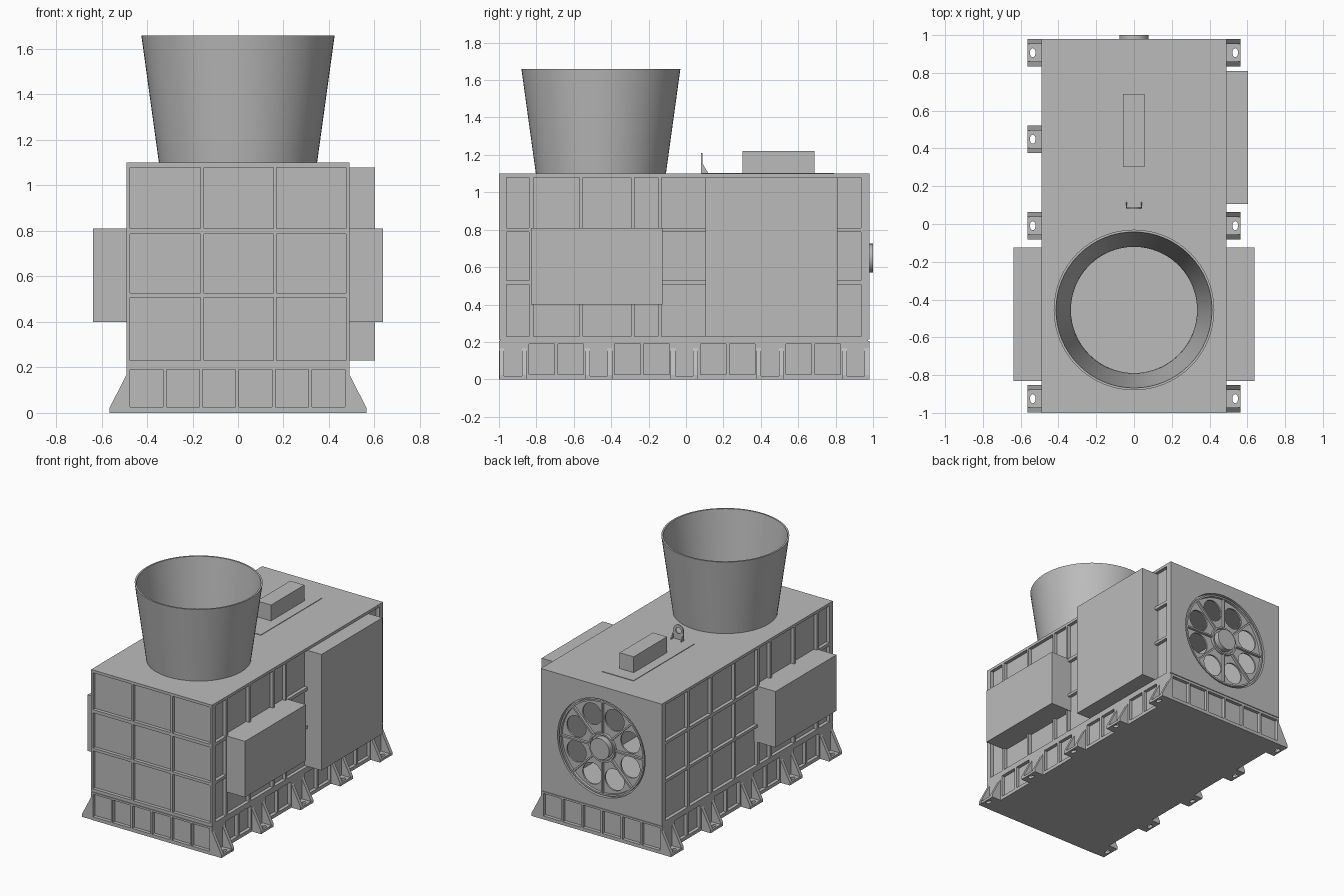
import bpy, bmesh, math
from mathutils import Matrix, Vector

if "Cube" in bpy.data.objects:
    bpy.data.objects.remove(bpy.data.objects["Cube"], do_unlink=True)

grey = bpy.data.materials.new("machine_grey")
grey.use_nodes = True
grey.diffuse_color = (0.5, 0.5, 0.5, 1)
grey.node_tree.nodes["Principled BSDF"].inputs["Base Color"].default_value = (0.5, 0.5, 0.5, 1)


def box(bm, x, y, z, turn=None):
    """Add a box spanning the three (low, high) ranges."""
    size = [b - a for a, b in (x, y, z)]
    mid = [(a + b) / 2 for a, b in (x, y, z)]
    m = Matrix.Translation(mid) @ Matrix.Diagonal(size + [1])
    bmesh.ops.create_cube(bm, size=1, matrix=turn @ m if turn else m)


def cyl(bm, centre, radius, depth, axis="Z", sides=48, stretch=1):
    rot = Matrix.Rotation(math.pi / 2, 4, "X") if axis == "Y" else Matrix()
    m = Matrix.Translation(centre) @ rot @ Matrix.Diagonal((1, stretch, 1, 1))
    bmesh.ops.create_cone(bm, cap_ends=True, segments=sides, radius1=radius,
                          radius2=radius, depth=depth, matrix=m)


def lathe(bm, profile, matrix, sides=64):
    """Spin a closed (radius, height) profile around local z."""
    vs = [bm.verts.new((r, 0, h)) for r, h in profile]
    es = [bm.edges.new((vs[i], vs[i - 1])) for i in range(len(vs))]
    old = set(bm.verts) - set(vs)
    bmesh.ops.spin(bm, geom=vs + es, cent=(0, 0, 0), axis=(0, 0, 1),
                   angle=2 * math.pi, steps=sides)
    new = [v for v in bm.verts if v not in old]
    bmesh.ops.remove_doubles(bm, verts=new, dist=1e-5)
    bmesh.ops.transform(bm, matrix=matrix, verts=[v for v in bm.verts if v not in old])


def prism(bm, points, offset):
    """Extrude a flat polygon along an offset."""
    face = bm.faces.new([bm.verts.new(p) for p in points])
    ext = bmesh.ops.extrude_face_region(bm, geom=[face])["geom"]
    bmesh.ops.translate(bm, vec=offset, verts=[v for v in ext if isinstance(v, bmesh.types.BMVert)])


def finish(name, bm, smooth=False):
    bmesh.ops.recalc_face_normals(bm, faces=bm.faces)
    me = bpy.data.meshes.new(name)
    bm.to_mesh(me)
    bm.free()
    me.materials.append(grey)
    ob = bpy.data.objects.new(name, me)
    bpy.context.collection.objects.link(ob)
    if smooth:
        shade(ob)
    return ob


def shade(ob):
    bpy.ops.object.select_all(action="DESELECT")
    ob.select_set(True)
    bpy.context.view_layer.objects.active = ob
    bpy.ops.object.shade_smooth_by_angle(angle=math.radians(35))


def cut(ob, bm):
    """Subtract the cutter mesh and bake the result."""
    cutter = finish("cutter", bm)
    cutter.hide_render = True
    mod = ob.modifiers.new("cut", "BOOLEAN")
    mod.operation, mod.solver, mod.object = "DIFFERENCE", "EXACT", cutter
    dg = bpy.context.evaluated_depsgraph_get()
    me = bpy.data.meshes.new_from_object(ob.evaluated_get(dg))
    ob.modifiers.clear()
    ob.data = me
    bpy.data.objects.remove(cutter, do_unlink=True)


FRONT, BACK, SIDE, ROOF = -1.0, 0.98, 0.49, 1.10
REC = 0.025
FAN_Z, FAN_R = 0.648, 0.355
STACK_Y = -0.455
foot_ys = [-0.925 + i * 0.458 for i in range(5)]

# Housing with recessed panels between ribs
bm = bmesh.new()
box(bm, (-SIDE, SIDE), (FRONT, BACK), (0, ROOF))
housing = finish("housing", bm)

rows = [(0.23, 0.508), (0.528, 0.787), (0.81, 1.08)]
front_cols = [(-0.475, -0.165), (-0.15, 0.155), (0.17, 0.475)]
side_cols = [(-0.96, -0.84), (-0.815, -0.57), (-0.55, -0.295), (-0.275, -0.15),
             (-0.13, 0.12), (0.14, 0.39), (0.41, 0.66), (0.68, 0.935)]
skirt = (0.025, 0.19)
bm = bmesh.new()
for z in rows:
    for x in front_cols:
        box(bm, x, (FRONT - 0.1, FRONT + REC), z)
    for y in side_cols:
        for s in (-1, 1):
            box(bm, sorted((s * (SIDE - REC), s * 0.6)), y, z)
for i in range(6):
    x = (-0.475 + i * 0.16, -0.475 + i * 0.16 + 0.145)
    box(bm, x, (FRONT - 0.1, FRONT + REC), skirt)
    box(bm, x, (BACK - REC, BACK + 0.1), skirt)
for a in foot_ys[:-1]:
    for k in (0.086, 0.241):
        for s in (-1, 1):
            box(bm, sorted((s * (SIDE - REC), s * 0.6)), (a + k, a + k + 0.137), skirt)
# Seam above the skirt at both ends
box(bm, (-0.6, 0.6), (FRONT - 0.1, FRONT + 0.006), (0.204, 0.212))
box(bm, (-0.6, 0.6), (BACK - 0.006, BACK + 0.1), (0.204, 0.212))
cut(housing, bm)

# Hollow interior, stack opening and fan opening
bm = bmesh.new()
box(bm, (-0.44, 0.44), (-0.95, 0.93), (0.22, 1.07))
cut(housing, bm)
bm = bmesh.new()
cyl(bm, (0, STACK_Y, 1.08), 0.336, 0.2, sides=64)
cut(housing, bm)
bm = bmesh.new()
cyl(bm, (0, 0.96, FAN_Z), FAN_R, 0.16, "Y", 64)
cut(housing, bm)

# Flared exhaust stack
bm = bmesh.new()
lathe(bm, [(0.345, 1.08), (0.425, 1.66), (0.413, 1.66), (0.334, 1.08)],
      Matrix.Translation((0, STACK_Y, 0)))
finish("exhaust_stack", bm, True)

# Side cabinets
for name, s in (("left_cabinet", 1), ("right_cabinet", -1)):
    bm = bmesh.new()
    box(bm, sorted((s * 0.45, s * 0.638)), (-0.83, -0.125), (0.40, 0.81))
    finish(name, bm)
bm = bmesh.new()
box(bm, (0.45, 0.603), (0.105, 0.81), (0.23, 1.08))
finish("tall_cabinet", bm)

# Roof hatch and its box
bm = bmesh.new()
box(bm, (-0.128, 0.126), (0.085, 0.79), (ROOF - 0.01, ROOF + 0.004))
finish("roof_hatch", bm)
bm = bmesh.new()
box(bm, (-0.058, 0.056), (0.303, 0.688), (ROOF - 0.01, 1.22))
finish("roof_box", bm)

# Lifting lug: rounded plate with an eye and two gussets
bm = bmesh.new()
arc = [(0.04 * math.cos(t * math.pi / 12), 0.08, 1.17 + 0.04 * math.sin(t * math.pi / 12))
       for t in range(13)]
prism(bm, [(0.04, 0.08, ROOF)] + arc + [(-0.04, 0.08, ROOF)], (0, 0.009, 0))
lug = finish("lifting_lug", bm)
bm = bmesh.new()
cyl(bm, (0, 0.085, 1.168), 0.022, 0.1, "Y", 24)
cut(lug, bm)
bm = bmesh.new()
for x in (-0.043, 0.037):
    prism(bm, [(x, 0.085, ROOF), (x, 0.12, ROOF), (x, 0.085, 1.16)], (0.006, 0, 0))
finish("lug_gussets", bm)

# Mounting feet: bolt plate between two sloped gussets
bm, holes = bmesh.new(), bmesh.new()
for s in (-1, 1):
    for y in foot_ys:
        box(bm, sorted((s * 0.485, s * 0.564)), (y - 0.047, y + 0.047), (0, 0.018))
        cyl(holes, (s * 0.536, y, 0), 0.015, 0.1, sides=20, stretch=1.6)
feet = finish("foot_plates", bm)
cut(feet, holes)
bm = bmesh.new()
for s in (-1, 1):
    for y in foot_ys:
        for y0 in (y - 0.073, y + 0.047):
            prism(bm, [(s * 0.485, y0, 0), (s * 0.565, y0, 0), (s * 0.565, y0, 0.022),
                       (s * 0.49, y0, 0.168), (s * 0.485, y0, 0.168)], (0, 0.026, 0))
finish("foot_gussets", bm)

# Rear fan: plate with eight round ports, spokes, rings and hub
bm, ports = bmesh.new(), bmesh.new()
cyl(bm, (0, 0.95, FAN_Z), FAN_R + 0.002, 0.012, "Y", 64)
for i in range(8):
    a = (i + 0.5) * math.pi / 4
    cyl(ports, (0.236 * math.cos(a), 0.95, FAN_Z + 0.236 * math.sin(a)), 0.078, 0.1, "Y", 32)
plate = finish("fan_plate", bm)
cut(plate, ports)
shade(plate)
bm = bmesh.new()
for i in range(8):
    turn = Matrix.Translation((0, 0, FAN_Z)) @ Matrix.Rotation(i * math.pi / 4, 4, "Y")
    box(bm, (0.09, 0.345), (0.95, 0.974), (-0.006, 0.006), turn)
finish("fan_spokes", bm)
facing = Matrix.Translation((0, 0, FAN_Z)) @ Matrix.Rotation(-math.pi / 2, 4, "X")
bm = bmesh.new()
for inner, outer in ((0.332, 0.344), (0.094, 0.106)):
    lathe(bm, [(inner, 0.95), (outer, 0.95), (outer, 0.976), (inner, 0.976)], facing)
finish("fan_rings", bm, True)
bm = bmesh.new()
cyl(bm, (0, 0.973, FAN_Z), 0.077, 0.054, "Y")
finish("fan_hub", bm, True)
